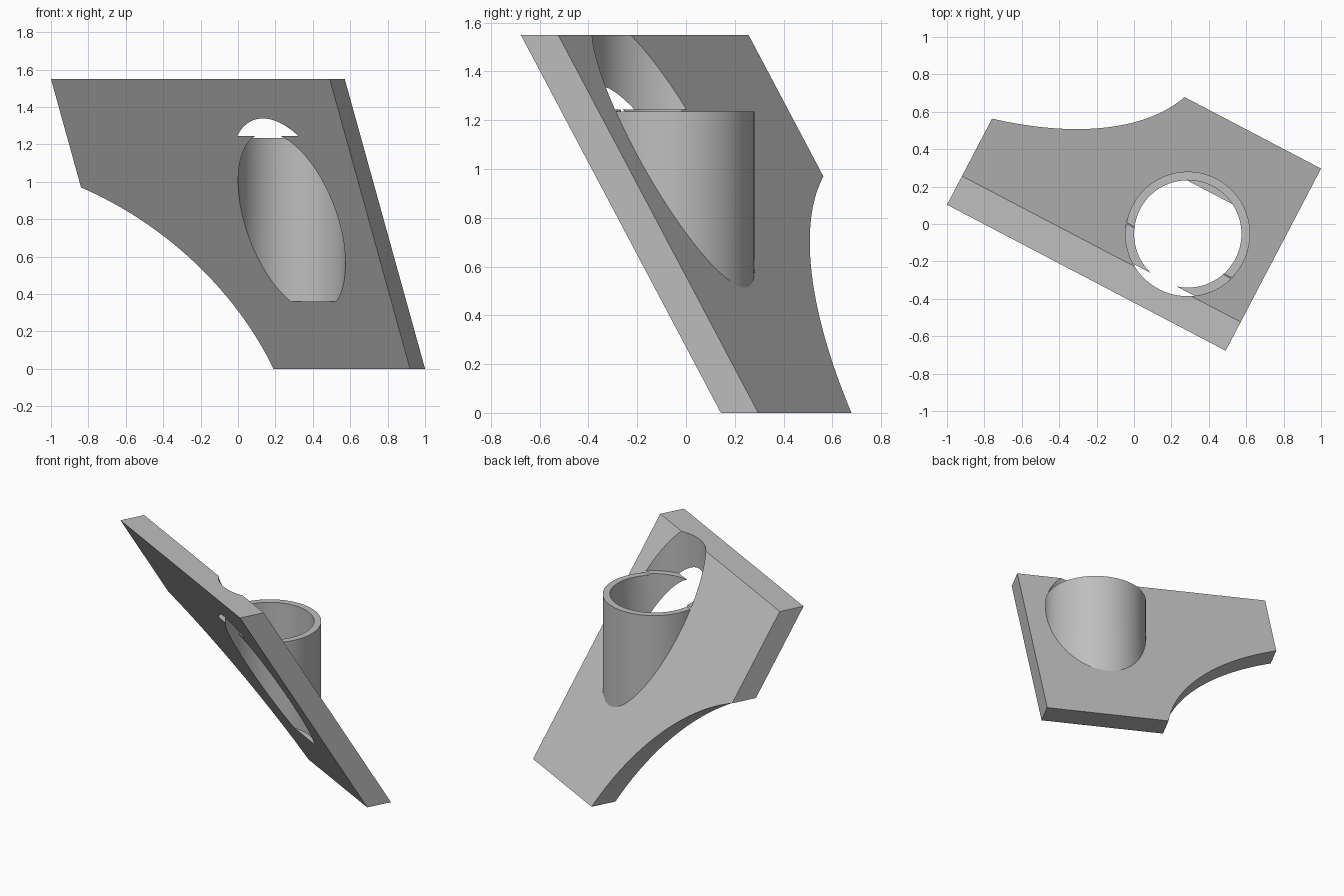
import bpy, bmesh, math
from mathutils import Vector

if "Cube" in bpy.data.objects:
    bpy.data.objects.remove(bpy.data.objects["Cube"])

# Plate directions: across, down the slope, and through the thickness
ACROSS = Vector((0.886, -0.464, 0))
THROUGH = Vector((0.464, 0.886, 0))
HEIGHT, RUN = 1.55, 0.926
SLOPE = (THROUGH * RUN - Vector((0, 0, HEIGHT))).normalized()
CORNER = Vector((-1.0, 0.103, HEIGHT))
WIDTH, LENGTH, THICK = 1.682, math.hypot(HEIGHT, RUN), 0.173

# Tube sizes
AXIS = (0.2875, -0.053)
OUTER, INNER = 0.333, 0.287
TUBE_BOTTOM, TUBE_TOP = 0.36, 1.235

grey = bpy.data.materials.new("plain grey")
grey.use_nodes = True
colour = (0.52, 0.52, 0.52, 1)
grey.diffuse_color = colour
grey.node_tree.nodes["Principled BSDF"].inputs["Base Color"].default_value = colour


def make_object(name, bm):
    bmesh.ops.recalc_face_normals(bm, faces=bm.faces)
    mesh = bpy.data.meshes.new(name)
    bm.to_mesh(mesh)
    bm.free()
    mesh.materials.append(grey)
    obj = bpy.data.objects.new(name, mesh)
    bpy.context.collection.objects.link(obj)
    return obj


def cylinder(name, radius, low, high, trim=False):
    bm = bmesh.new()
    bmesh.ops.create_cone(bm, cap_ends=True, segments=96, radius1=radius,
                          radius2=radius, depth=high - low)
    bmesh.ops.translate(bm, verts=bm.verts, vec=(*AXIS, (low + high) / 2))
    if trim:  # end the cylinder inside the plate, along its slope
        cut = bmesh.ops.bisect_plane(
            bm, geom=bm.verts[:] + bm.edges[:] + bm.faces[:],
            plane_co=CORNER + THROUGH * THICK * 0.4,
            plane_no=ACROSS.cross(SLOPE), clear_inner=True)
        edges = [e for e in cut["geom_cut"] if isinstance(e, bmesh.types.BMEdge)]
        bmesh.ops.holes_fill(bm, edges=edges)
    return make_object(name, bm)


def combine(target, other, operation):
    mod = target.modifiers.new(operation.lower(), "BOOLEAN")
    mod.operation, mod.object, mod.solver = operation, other, "EXACT"
    bpy.context.view_layer.objects.active = target
    bpy.ops.object.modifier_apply(modifier=mod.name)
    bpy.data.objects.remove(other)


def concave_arc(start, end, radius, steps):
    # Circular edge bowing toward the upper right of the plate
    chord = end - start
    normal = Vector((chord.y, -chord.x)).normalized()
    half = math.asin(chord.length / 2 / radius)
    centre = (start + end) / 2 - normal * radius * math.cos(half)
    along = chord.normalized()
    for i in range(steps + 1):
        a = half * (2 * i / steps - 1)
        yield centre + along * radius * math.sin(a) + normal * radius * math.cos(a)


# Sloping plate with a curved lower left edge
outline = [Vector((WIDTH, LENGTH)), Vector((WIDTH, 0)), Vector((0, 0))]
outline += concave_arc(Vector((0, 0.676)), Vector((0.858, LENGTH)), 1.62, 40)
bm = bmesh.new()
face = bm.faces.new([bm.verts.new(CORNER + ACROSS * p.x + SLOPE * p.y) for p in outline])
extruded = bmesh.ops.extrude_face_region(bm, geom=[face], use_keep_orig=True)
moved = [v for v in extruded["geom"] if isinstance(v, bmesh.types.BMVert)]
bmesh.ops.translate(bm, verts=moved, vec=THROUGH * THICK)
plate = make_object("plate_with_tube", bm)

# Clearance above the tube, then the tube itself, then its bore
combine(plate, cylinder("clearance", OUTER, TUBE_TOP + 0.01, 1.8), "DIFFERENCE")
combine(plate, cylinder("tube", OUTER, TUBE_BOTTOM - 0.02, TUBE_TOP, True), "UNION")
combine(plate, cylinder("bore", INNER, TUBE_BOTTOM, 1.9), "DIFFERENCE")

bpy.ops.object.select_all(action="DESELECT")
plate.select_set(True)
bpy.context.view_layer.objects.active = plate
bpy.ops.object.shade_smooth_by_angle(angle=math.radians(30))
